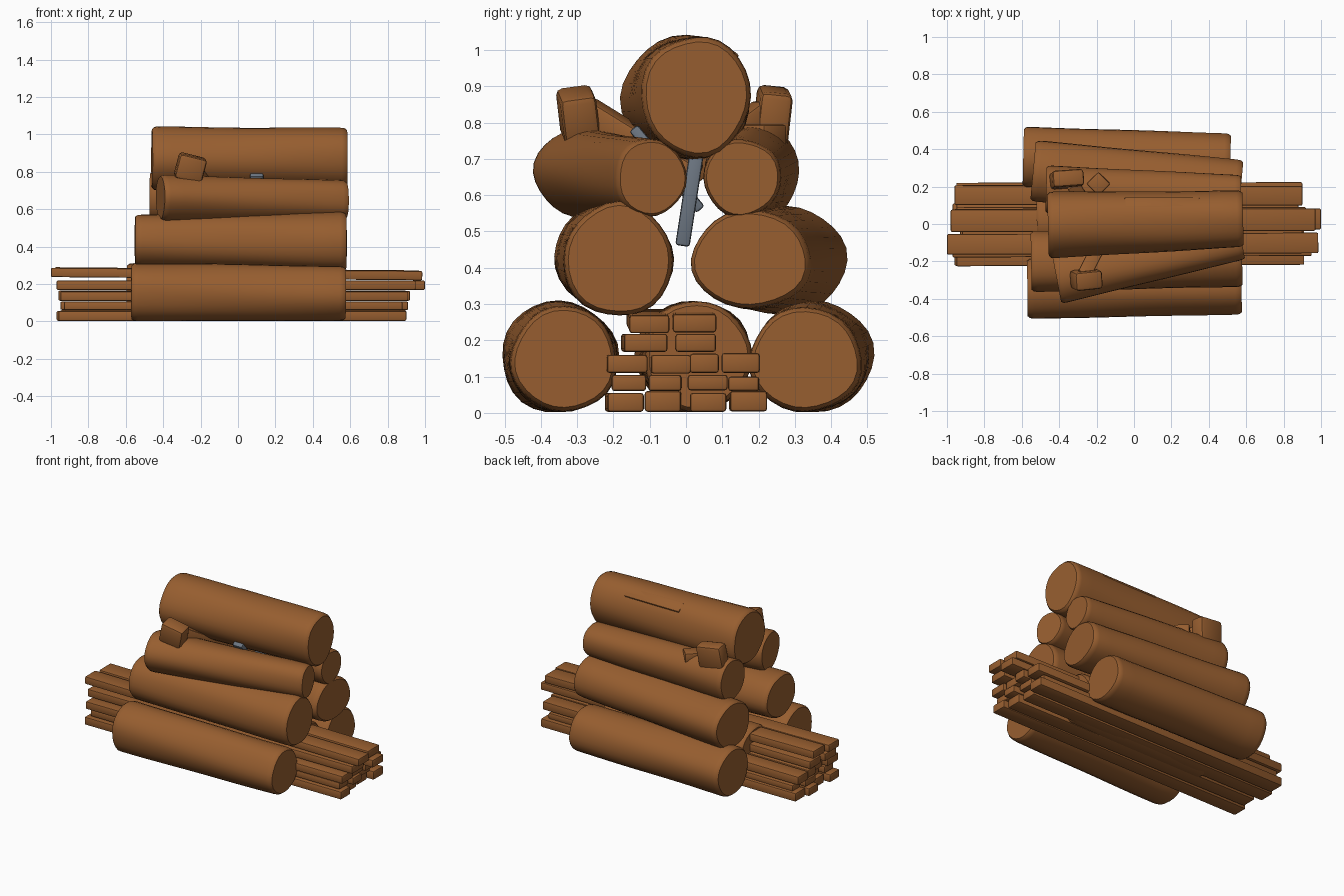
import bpy, bmesh, math, random
from mathutils import Vector, Matrix

if "Cube" in bpy.data.objects:
    bpy.data.objects.remove(bpy.data.objects["Cube"])

random.seed(4)


def material(name, rgb):
    m = bpy.data.materials.new(name)
    m.diffuse_color = (*rgb, 1)
    m.use_nodes = True
    m.node_tree.nodes["Principled BSDF"].inputs["Base Color"].default_value = m.diffuse_color
    return m


WOOD = material("brown wood", (0.31, 0.112, 0.029))
METAL = material("grey metal", (0.15, 0.18, 0.22))


def finish(name, bm, mat, angle=40):
    bmesh.ops.recalc_face_normals(bm, faces=bm.faces)
    me = bpy.data.meshes.new(name)
    bm.to_mesh(me)
    bm.free()
    me.materials.append(mat)
    me.polygons.foreach_set("use_smooth", [True] * len(me.polygons))
    me.set_sharp_from_angle(angle=math.radians(angle))
    ob = bpy.data.objects.new(name, me)
    bpy.context.collection.objects.link(ob)
    return ob


def log(name, a, b, sides=28, rings=12):
    """Uneven tapered trunk; each end is (x, y, z, radius_y, radius_z)."""
    a, b = Vector(a), Vector(b)
    d = (b - a)
    yaw = math.atan2(d[1], d[0])
    p1, p2, p3 = (random.uniform(0, 6.28) for _ in range(3))
    stations = [(0, 0.92), (0.012, 0.985)]
    stations += [(0.03 + 0.94 * i / rings, 1.0) for i in range(rings + 1)]
    stations += [(0.988, 0.985), (1, 0.92)]
    bm = bmesh.new()
    loops = []
    for t, s in stations:
        c = a.lerp(b, t)
        ring = []
        for k in range(sides):
            th = 2 * math.pi * k / sides
            n = s * (0.99 + 0.02 * math.sin(3 * th + p1 + 2 * t)
                     + 0.012 * math.sin(5 * th + p2 - 3 * t)
                     + 0.008 * math.sin(9 * t + p3 + th))
            u, w = c[3] * n * math.cos(th), c[4] * n * math.sin(th)
            ring.append(bm.verts.new((c[0] - u * math.sin(yaw),
                                      c[1] + u * math.cos(yaw),
                                      max(0.002, c[2] + w))))
        loops.append(ring)
    for r, q in zip(loops, loops[1:]):
        for k in range(sides):
            j = (k + 1) % sides
            bm.faces.new((r[k], r[j], q[j], q[k]))
    bm.faces.new(loops[0])
    bm.faces.new(loops[-1])
    return finish(name, bm, WOOD, 38)


def block(name, centre, size, mat=WOOD, rot=(0, 0, 0), bevel=0.008):
    bm = bmesh.new()
    bmesh.ops.create_cube(bm, size=1, matrix=Matrix.Diagonal((*size, 1)))
    bmesh.ops.bevel(bm, geom=bm.edges[:], offset=bevel, segments=2,
                    profile=0.5, affect='EDGES')
    r = Matrix.Identity(4)
    for ang, axis in zip(rot, "XYZ"):
        r = Matrix.Rotation(math.radians(ang), 4, axis) @ r
    bm.transform(Matrix.Translation(centre) @ r)
    return finish(name, bm, mat)


def bar(name, p, q, w, h, mat=WOOD):
    """Bevelled bar running from p to q."""
    p, q = Vector(p), Vector(q)
    ob = block(name, (0, 0, 0), (w, h, (q - p).length), mat)
    rot = (q - p).to_track_quat('Z', 'Y').to_matrix().to_4x4()
    ob.data.transform(Matrix.Translation((p + q) / 2) @ rot)
    return ob


# Stacked logs, bottom to top
log("bottom_log_front", (-.57, -.35, .155, .163, .157), (.575, -.335, .147, .147, .147))
log("bottom_log_back", (-.592, .355, .157, .163, .157), (.515, .33, .145, .157, .145))
log("bottom_log_middle", (-.52, .02, .155, .16, .157), (.49, .03, .155, .15, .155))
log("second_log_front", (-.55, -.205, .432, .165, .142), (.578, -.185, .422, .152, .16))
log("second_log_back", (-.54, .28, .42, .165, .152), (.57, .178, .423, .168, .137))
log("third_log_front", (-.415, -.285, .662, .142, .125), (.576, -.095, .648, .1, .108))
log("third_log_back", (-.47, .185, .665, .13, .138), (.57, .155, .647, .108, .108))
log("top_log", (-.46, 0, .868, .18, .173), (.583, .027, .872, .152, .168))
block("top_log_bark_patch", (.15, .105, .985), (.4, .07, .05), rot=(-35, 0, 0))

# Plank bundle: (y0, y1, z0, z1, left x, right x)
planks = [
    (-.22, -.12, .003, .055, -.96, .90), (-.11, -.01, .003, .06, -.93, .87),
    (.01, .11, .003, .055, -.97, .86), (.12, .222, .004, .06, -.95, .90),
    (-.205, -.11, .06, .105, -.93, .88), (-.10, -.01, .06, .105, -.90, .91),
    (.005, .115, .062, .105, -.95, .88), (.12, .205, .06, .10, -.92, .86),
    (-.222, -.11, .11, .16, -.95, .91), (-.10, .01, .108, .16, -.92, .90),
    (.01, .09, .11, .163, -.95, .92), (.10, .205, .11, .165, -.96, .90),
    (-.175, -.055, .168, .218, -.97, .95), (-.03, .082, .168, .218, -.96, 1.0),
    (-.16, -.05, .222, .272, -1.0, .985), (-.04, .08, .224, .275, -.98, .97),
]
for i, (y0, y1, z0, z1, x0, x1) in enumerate(planks):
    top = z0 > .2
    block(f"plank_{i + 1}", ((x0 + x1) / 2, (y0 + y1) / 2, (z0 + z1) / 2 + .006 * top),
          (x1 - x0, y1 - y0, z1 - z0), rot=(0, .5 * top, random.uniform(-.3, .3)))

# Front tool: handle grip, shaft and metal head
block("front_handle_grip", (-.255, -.297, .82), (.15, .10, .135), rot=(8, 14, 6), bevel=.018)
bar("front_handle_shaft", (-.27, -.28, .835), (-.12, .02, .65), .075, .075)
bar("front_tool_head", (.1, -.145, .785), (.1, .04, .56), .07, .03, METAL)

# Back tool: handle grip, shaft, stub and metal head
block("back_handle_grip", (-.36, .238, .815), (.17, .09, .155), rot=(-6, 8, 4), bevel=.018)
bar("back_handle_shaft", (-.33, .22, .83), (-.2, -.02, .65), .075, .075)
block("back_handle_stub", (-.19, .215, .765), (.09, .09, .06), rot=(0, 0, 45))
bar("back_tool_head", (.15, .03, .72), (.15, -.01, .46), .07, .04, METAL)
